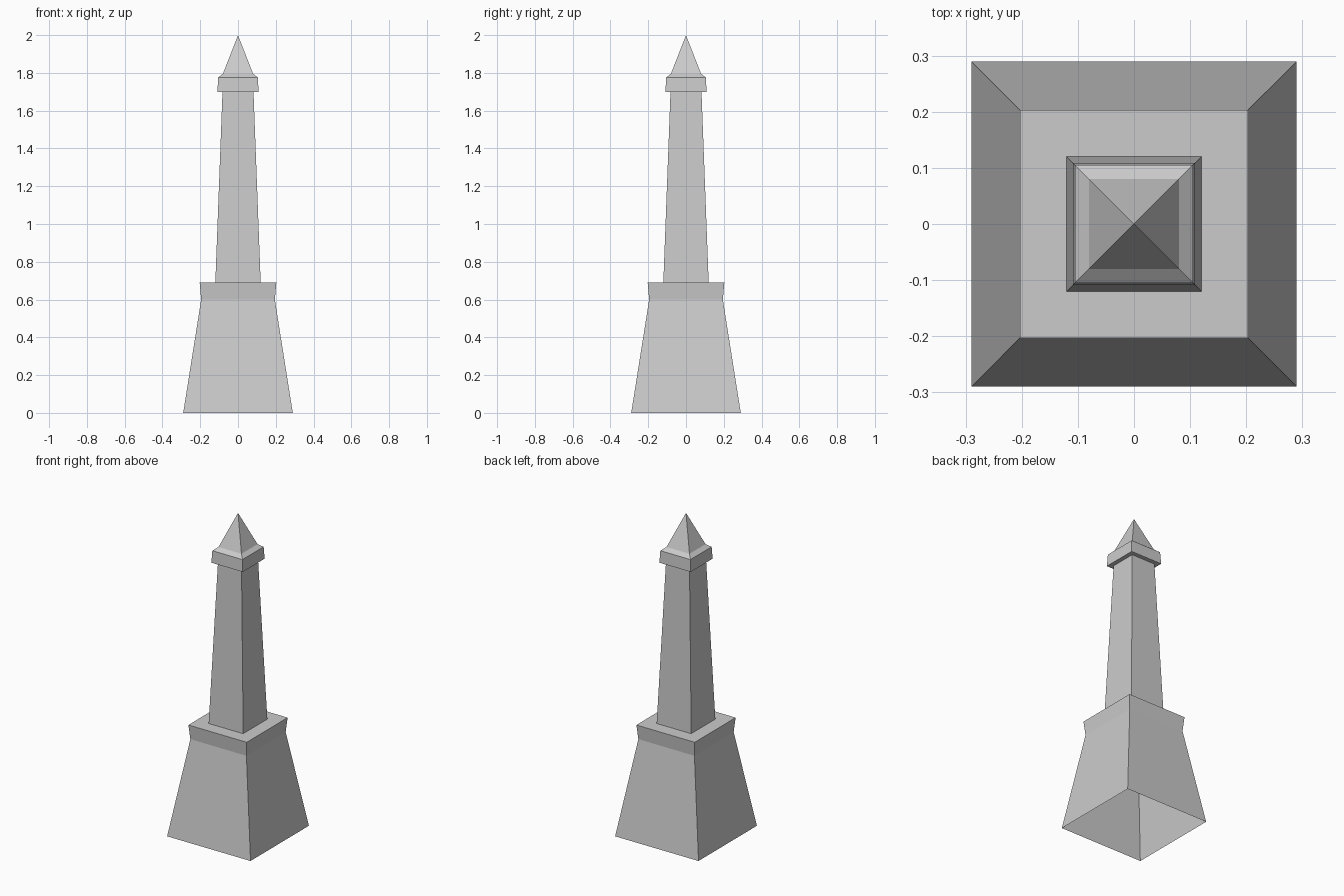
import bpy
import bmesh

cube = bpy.data.objects.get("Cube")
if cube:
    bpy.data.objects.remove(cube, do_unlink=True)

stone = bpy.data.materials.new("pale grey stone")
stone.use_nodes = True
GREY = (0.6, 0.6, 0.6, 1)
stone.diffuse_color = GREY
stone.node_tree.nodes["Principled BSDF"].inputs["Base Color"].default_value = GREY


def square_loft(name, rings, cap_bottom=False, cap_top=False):
    """Join square rings given as (half width, height); zero width is a point."""
    bm = bmesh.new()
    loops = []
    for half, z in rings:
        if half == 0:
            loops.append([bm.verts.new((0, 0, z))] * 4)
        else:
            loops.append([bm.verts.new((sx * half, sy * half, z))
                          for sx, sy in ((-1, -1), (1, -1), (1, 1), (-1, 1))])
    for low, high in zip(loops, loops[1:]):
        for i in range(4):
            j = (i + 1) % 4
            corners = [low[i], low[j], high[j], high[i]]
            bm.faces.new(list(dict.fromkeys(corners)))
    if cap_bottom:
        bm.faces.new(loops[0][::-1])
    if cap_top:
        bm.faces.new(loops[-1])
    mesh = bpy.data.meshes.new(name)
    bm.to_mesh(mesh)
    bm.free()
    mesh.materials.append(stone)
    obj = bpy.data.objects.new(name, mesh)
    bpy.context.collection.objects.link(obj)
    return obj


# Hollow pedestal, open underneath, with a flared lip and flat top
square_loft("pedestal", [(0.29, 0), (0.195, 0.6), (0.203, 0.69)], cap_top=True)

# Tapering shaft
square_loft("shaft", [(0.12, 0.69), (0.082, 1.7)])

# Collar with its underside, sloping shoulder and pointed cap
square_loft("collar_and_cap",
            [(0.082, 1.7), (0.109, 1.7), (0.105, 1.775), (0.08, 1.795), (0, 2)])
